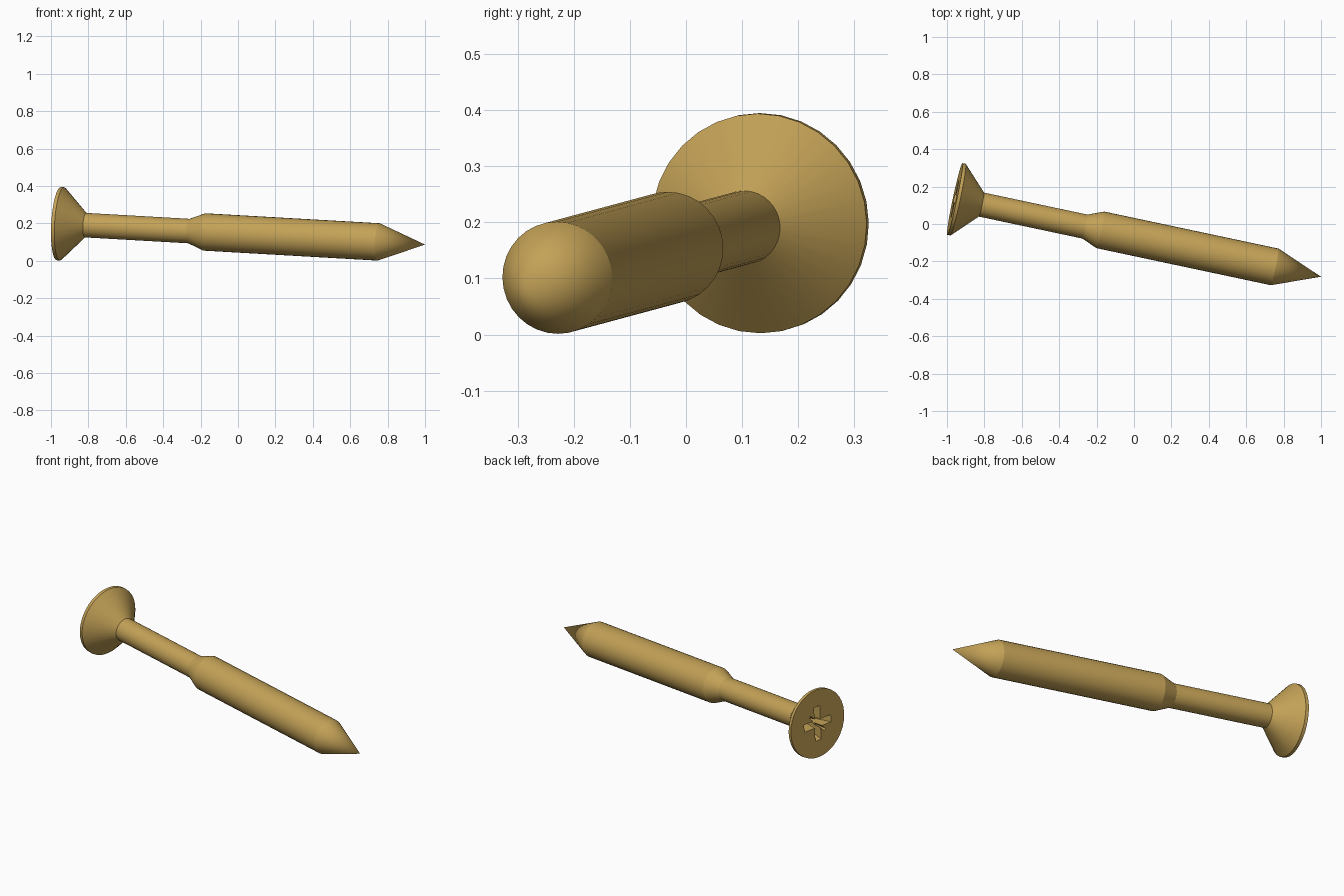
import bpy, bmesh, math
from mathutils import Matrix, Vector

cube = bpy.data.objects.get("Cube")
if cube:
    bpy.data.objects.remove(cube, do_unlink=True)

# Brass material
brass = bpy.data.materials.new("brass")
brass.use_nodes = True
colour = (0.55, 0.36, 0.095, 1)
brass.diffuse_color = colour
brass.node_tree.nodes["Principled BSDF"].inputs["Base Color"].default_value = colour

# Frame of the lying screw: local z runs from head face to tip
head = Vector((-0.958, 0.134, 0.199))
tip = Vector((1.0, -0.282, 0.087))
length = (tip - head).length
axis = (tip - head).normalized()
side = Vector((0, 0, 1)).cross(axis).normalized()
up = axis.cross(side)
frame = Matrix.Translation(head) @ Matrix((side, up, axis)).transposed().to_4x4()


def add_object(name, bm):
    bmesh.ops.recalc_face_normals(bm, faces=bm.faces)
    mesh = bpy.data.meshes.new(name)
    bm.to_mesh(mesh)
    bm.free()
    mesh.materials.append(brass)
    obj = bpy.data.objects.new(name, mesh)
    obj.matrix_world = frame
    bpy.context.collection.objects.link(obj)
    return obj


def lathe(name, profile, steps=32):
    """Turn a (radius, distance) profile around local z."""
    bm = bmesh.new()
    verts = [bm.verts.new((r, 0, z)) for r, z in profile]
    edges = [bm.edges.new(pair) for pair in zip(verts, verts[1:])]
    bmesh.ops.spin(bm, geom=verts + edges, axis=(0, 0, 1), cent=(0, 0, 0),
                   angle=math.tau, steps=steps)
    bmesh.ops.remove_doubles(bm, verts=bm.verts, dist=0.0005)
    return add_object(name, bm)


def slot_cutter(name, half_length, half_width, depth, angle, taper):
    """Tapered blade that sinks into the head face."""
    bm = bmesh.new()
    bmesh.ops.create_cube(bm, size=2)
    for v in bm.verts:
        # the blade starts just outside the face and narrows inward
        inner = v.co.z > 0
        k = taper if inner else 1.0
        v.co = (v.co.x * half_length * k, v.co.y * half_width * k,
                depth if inner else -0.01)
    bm.transform(Matrix.Rotation(angle, 4, "Z"))
    cutter = add_object(name, bm)
    cutter.hide_render = True
    return cutter


# Countersunk head, neck, thick body and point in one turned piece
screw = lathe("screw", [
    (0, 0), (0.196, 0), (0.196, 0.018),
    (0.0655, 0.146), (0.0655, 0.712),
    (0.1, 0.797), (0.1, 1.751), (0, length),
])

# Cross recess with four thin diagonal ticks
cutters = []
for i in range(2):
    turn = i * math.pi / 2
    cutters.append(slot_cutter("cross_cutter", 0.102, 0.022, 0.1, turn, 0.55))
    cutters.append(slot_cutter("tick_cutter", 0.078, 0.007, 0.05,
                               turn + math.pi / 4, 0.6))

bpy.ops.object.select_all(action="DESELECT")
bpy.context.view_layer.objects.active = screw
screw.select_set(True)
for cutter in cutters:
    mod = screw.modifiers.new("recess", "BOOLEAN")
    mod.operation = "DIFFERENCE"
    mod.solver = "EXACT"
    mod.object = cutter
    bpy.context.view_layer.update()
    bpy.ops.object.modifier_apply(modifier=mod.name)
    bpy.data.objects.remove(cutter, do_unlink=True)

bpy.ops.object.shade_smooth_by_angle(angle=math.radians(15))
